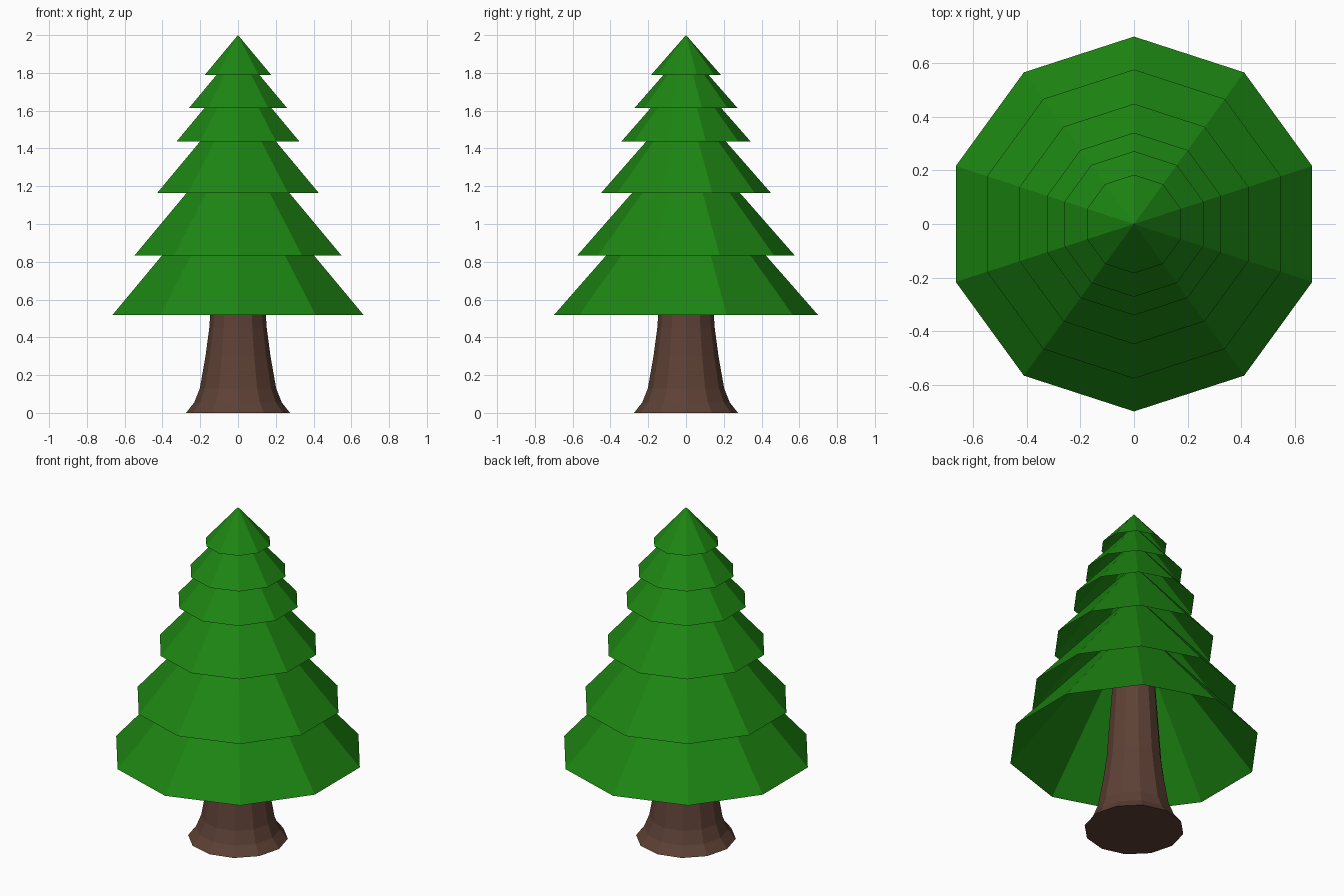
import bpy, math

if "Cube" in bpy.data.objects:
    bpy.data.objects.remove(bpy.data.objects["Cube"])


def material(name, color):
    mat = bpy.data.materials.new(name)
    mat.diffuse_color = (*color, 1)
    mat.use_nodes = True
    mat.node_tree.nodes["Principled BSDF"].inputs["Base Color"].default_value = mat.diffuse_color
    return mat


def lathe(name, profile, sides, start, mat, apex=None, cap=False):
    """Low-poly surface of revolution from (radius, z) rings, closed by an apex or caps."""
    verts = [(r * math.cos(start + i * math.tau / sides),
              r * math.sin(start + i * math.tau / sides), z)
             for r, z in profile for i in range(sides)]
    faces = []
    for k in range(len(profile) - 1):
        a, b = k * sides, (k + 1) * sides
        faces += [(a + i, a + (i + 1) % sides, b + (i + 1) % sides, b + i)
                  for i in range(sides)]
    last = (len(profile) - 1) * sides
    if apex is not None:
        verts.append((0, 0, apex))
        faces += [(last + i, last + (i + 1) % sides, len(verts) - 1) for i in range(sides)]
    if cap:
        faces += [tuple(reversed(range(sides))), tuple(range(last, last + sides))]
    mesh = bpy.data.meshes.new(name)
    mesh.from_pydata(verts, [], faces)
    mesh.materials.append(mat)
    obj = bpy.data.objects.new(name, mesh)
    bpy.context.collection.objects.link(obj)
    return obj


green = material("needles", (0.012, 0.235, 0.006))
brown = material("bark", (0.11, 0.053, 0.036))

# Flared trunk, running up inside the branches
lathe("trunk", [(0.275, 0), (0.232, 0.055), (0.202, 0.13), (0.172, 0.3),
                (0.152, 0.45), (0.146, 0.54), (0.12, 0.9), (0.1, 1.2)],
      12, 0, brown, cap=True)

# Stacked open ten-sided branch cones: (rim radius, rim height)
tiers = [(0.70, 0.517), (0.577, 0.832), (0.449, 1.165),
         (0.341, 1.438), (0.272, 1.615), (0.184, 1.79)]
for n, (radius, z) in enumerate(tiers, 1):
    lathe(f"branch_tier_{n}", [(radius, z)], 10, math.pi / 2, green,
          apex=z + radius * 0.21 / 0.184)
